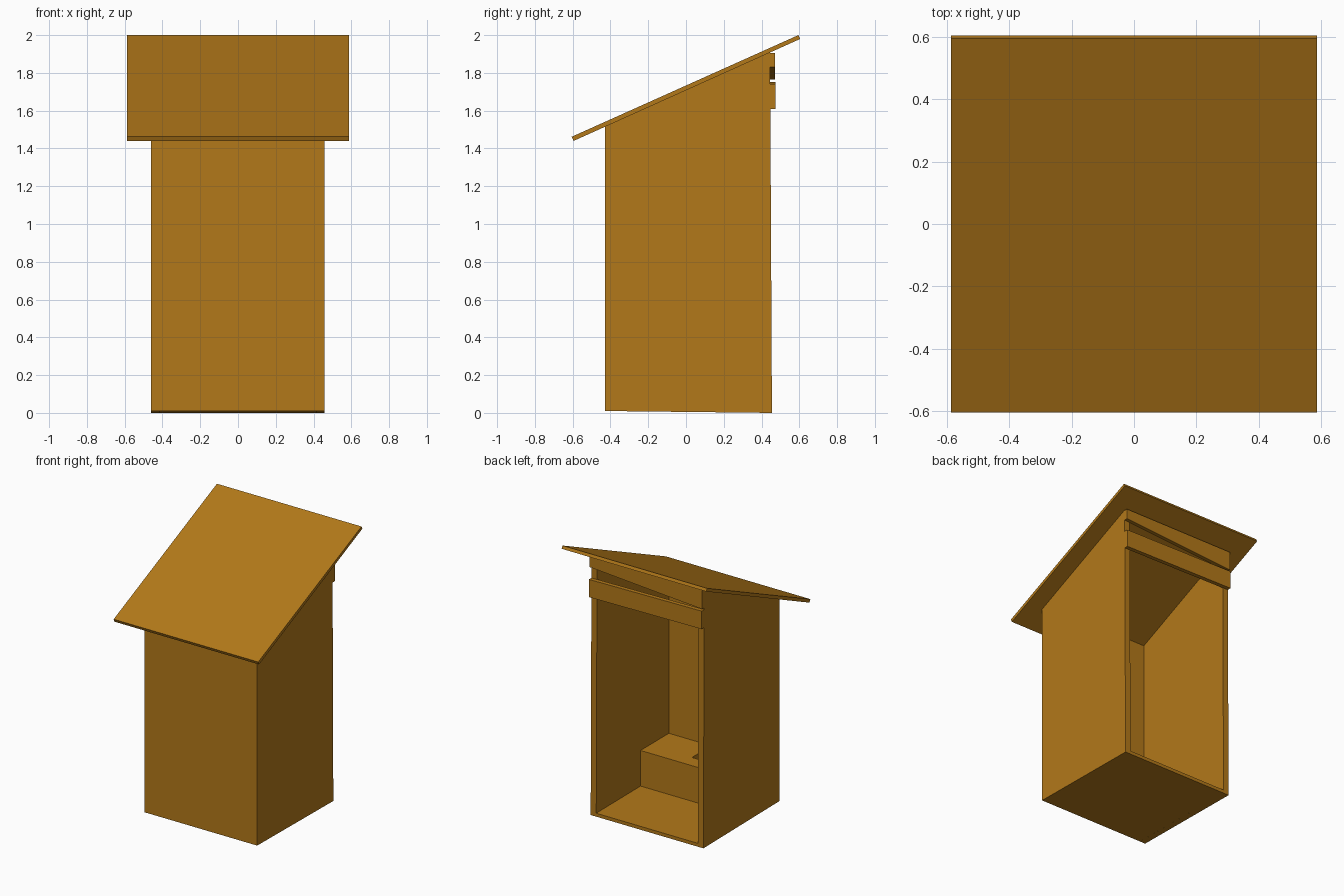
import bpy, bmesh

if "Cube" in bpy.data.objects:
    bpy.data.objects.remove(bpy.data.objects["Cube"])

wood = bpy.data.materials.new("wood")
wood.diffuse_color = (0.45, 0.19, 0.01, 1)
wood.use_nodes = True
wood.node_tree.nodes["Principled BSDF"].inputs["Base Color"].default_value = wood.diffuse_color


def prism(name, profile, depth):
    """Extrude a closed 3D polygon along the depth vector."""
    bm = bmesh.new()
    face = bm.faces.new([bm.verts.new(p) for p in profile])
    ext = bmesh.ops.extrude_face_region(bm, geom=[face], use_keep_orig=True)
    verts = [v for v in ext["geom"] if isinstance(v, bmesh.types.BMVert)]
    bmesh.ops.translate(bm, verts=verts, vec=depth)
    bmesh.ops.recalc_face_normals(bm, faces=bm.faces)
    mesh = bpy.data.meshes.new(name)
    bm.to_mesh(mesh)
    bm.free()
    mesh.materials.append(wood)
    obj = bpy.data.objects.new(name, mesh)
    bpy.context.collection.objects.link(obj)
    return obj


def side_profile(name, yz, x0, x1):
    return prism(name, [(x0, y, z) for y, z in yz], (x1 - x0, 0, 0))


def back_profile(name, xz, y0, y1):
    return prism(name, [(x, y0, z) for x, z in xz], (0, y1 - y0, 0))


X0, X1, T = -0.46, 0.457, 0.045
FRONT, INNER = -0.43, -0.39


def roof_under(y):
    return 1.44 + 0.45 * (y + 0.595)


# side walls with sloped tops
wall = [(FRONT, 0.01), (0.455, 0), (0.445, roof_under(0.445)), (FRONT, roof_under(FRONT))]
side_profile("left_wall", wall, X0, X0 + T)
side_profile("right_wall", wall, X1 - T, X1)

# closed front wall and floor between the sides
side_profile("front_wall", [(FRONT, 0.01), (INNER, 0.01), (INNER, roof_under(INNER)),
                            (FRONT, roof_under(FRONT))], X0 + T, X1 - T)
side_profile("floor", [(INNER, 0.01), (0.455, 0), (0.455, 0.025), (INNER, 0.03)],
             X0 + T, X1 - T)

# bench with a square seat hole
bench = side_profile("bench", [(INNER, 0.03), (-0.06, 0.027), (-0.06, 0.29), (INNER, 0.29)],
                     X0 + T, X1 - T)
cutter = side_profile("seat_hole_cutter", [(-0.28, 0.06), (-0.167, 0.06), (-0.167, 0.4),
                                           (-0.28, 0.4)], -0.068, 0.068)
cutter.hide_render = True
cutter.hide_viewport = True
cut = bench.modifiers.new("seat_hole", 'BOOLEAN')
cut.operation = 'DIFFERENCE'
cut.solver = 'EXACT'
cut.object = cutter

# crooked boards above the open doorway
back_profile("upper_board", [(X0, 1.765), (X1, 1.83), (X1, 1.905), (X0, 1.905)], 0.442, 0.47)
back_profile("lower_board", [(X0, 1.62), (X1, 1.61), (X1, 1.74), (X0, 1.752)], 0.444, 0.475)

# sloped overhanging roof
side_profile("roof", [(-0.595, 1.44), (0.605, 1.98), (0.595, 2.0), (-0.605, 1.462)],
             -0.588, 0.588)
